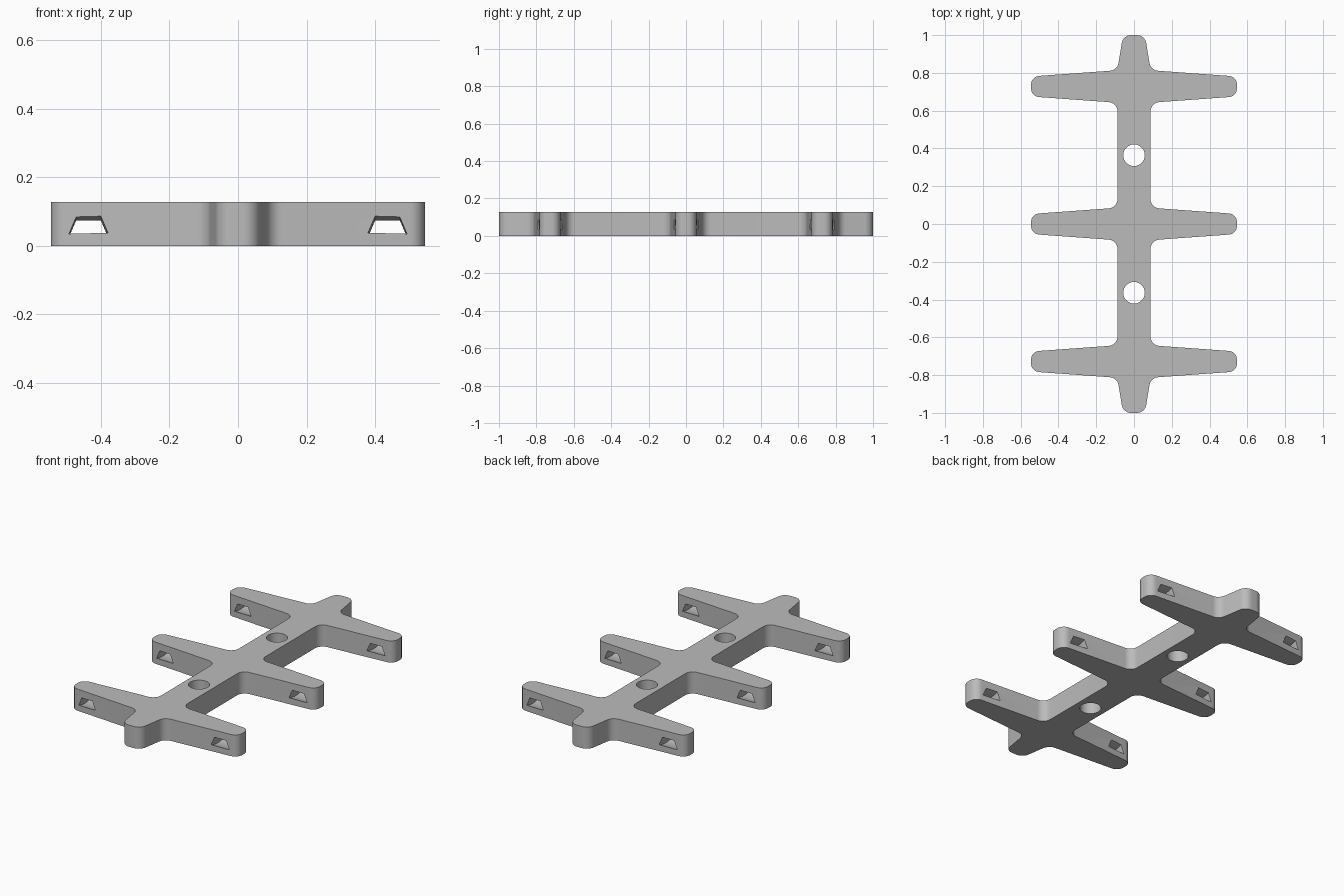
import bpy, bmesh, math
from mathutils import Vector

cube = bpy.data.objects.get("Cube")
if cube:
    bpy.data.objects.remove(cube, do_unlink=True)

HEIGHT = 0.128
ARM_Y = 0.728
HOLE_Y = 0.364

grey = bpy.data.materials.new("plain grey")
grey.use_nodes = True
grey.diffuse_color = (0.5, 0.5, 0.5, 1)
grey.node_tree.nodes["Principled BSDF"].inputs["Base Color"].default_value = (0.5, 0.5, 0.5, 1)


def new_object(name, bm):
    bmesh.ops.recalc_face_normals(bm, faces=bm.faces)
    mesh = bpy.data.meshes.new(name)
    bm.to_mesh(mesh)
    bm.free()
    mesh.materials.append(grey)
    obj = bpy.data.objects.new(name, mesh)
    bpy.context.collection.objects.link(obj)
    return obj


def rounded(corners, steps=10):
    """Replace each (x, y, radius) corner of a closed outline by an arc."""
    out = []
    for i, (x, y, r) in enumerate(corners):
        p = Vector((x, y))
        a = (Vector(corners[i - 1][:2]) - p).normalized()
        b = (Vector(corners[(i + 1) % len(corners)][:2]) - p).normalized()
        half = a.angle(b) / 2
        centre = p + (a + b).normalized() * r / math.sin(half)
        start = p + a * r / math.tan(half) - centre
        end = p + b * r / math.tan(half) - centre
        sweep = math.atan2(start.x * end.y - start.y * end.x, start.dot(end))
        for k in range(steps + 1):
            t = sweep * k / steps
            c, s = math.cos(t), math.sin(t)
            out.append(centre + Vector((start.x * c - start.y * s, start.x * s + start.y * c)))
    return out


def loft(bm, rings):
    """Closed solid through rings of equal point count."""
    loops = [[bm.verts.new(p) for p in ring] for ring in rings]
    n = len(loops[0])
    for lo, hi in zip(loops, loops[1:]):
        for i in range(n):
            j = (i + 1) % n
            bm.faces.new((lo[i], lo[j], hi[j], hi[i]))
    bm.faces.new(loops[0][::-1])
    bm.faces.new(loops[-1])


# Right half of the outline from front to back, then mirrored
tip, root, r_in, r_tip = 0.053, 0.086, 0.05, 0.046
half = [(0.058, -1, 0.05), (0.088, -ARM_Y - root, r_in)]
for y in (-ARM_Y, 0, ARM_Y):
    if y > -ARM_Y:
        half.append((0.0875, y - root, r_in))
    half += [(0.545, y - tip, r_tip), (0.545, y + tip, r_tip)]
    if y < ARM_Y:
        half.append((0.0875, y + root, r_in))
half += [(0.088, ARM_Y + root, r_in), (0.058, 1, 0.05)]
outline = rounded(half + [(-x, y, r) for x, y, r in reversed(half)])

bm = bmesh.new()
loft(bm, [[(p.x, p.y, z) for p in outline] for z in (0, HEIGHT)])
frame = new_object("three_arm_frame", bm)

# Cutters: round holes through the spine and bowed slots through the arms
bm = bmesh.new()
for y in (-HOLE_Y, HOLE_Y):
    ring = [(0.057 * math.cos(a), y + 0.057 * math.sin(a))
            for a in (math.tau * k / 48 for k in range(48))]
    loft(bm, [[(px, py, z) for px, py in ring] for z in (-0.1, HEIGHT + 0.1)])

section = [(-0.057, 0.036), (0.057, 0.036), (0.036, 0.085), (-0.036, 0.085)]
for arm in (-ARM_Y, 0, ARM_Y):
    for x in (-0.436, 0.436):
        rings = []
        for k in range(17):
            d = -0.08 + 0.01 * k
            bow = 0.011 * ((d / 0.06) ** 2 - 1)
            rings.append([(x + sx, arm + d, sz + bow) for sx, sz in section])
        loft(bm, rings)
cutter = new_object("hole_cutter", bm)
cutter.hide_render = True

cut = frame.modifiers.new("holes", "BOOLEAN")
cut.operation = "DIFFERENCE"
cut.solver = "EXACT"
cut.object = cutter

# Bake the cuts, drop the cutter and smooth the curved walls
bpy.ops.object.select_all(action="DESELECT")
bpy.context.view_layer.objects.active = frame
frame.select_set(True)
bpy.ops.object.modifier_apply(modifier=cut.name)
bpy.data.objects.remove(cutter, do_unlink=True)
bpy.ops.object.shade_smooth_by_angle(angle=math.radians(30))
